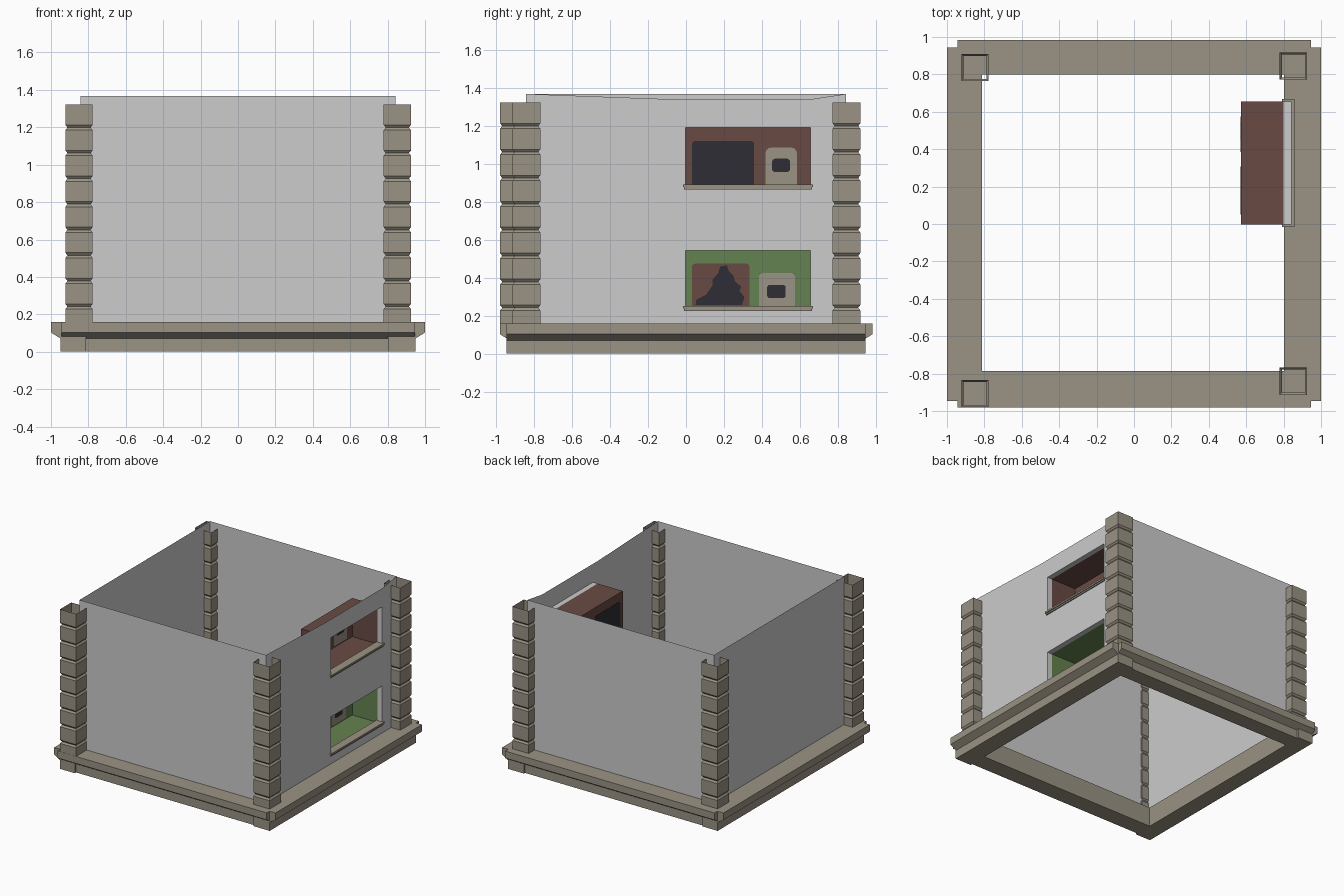
import bpy, bmesh, math

if "Cube" in bpy.data.objects:
    bpy.data.objects.remove(bpy.data.objects["Cube"])


def material(name, srgb):
    m = bpy.data.materials.new(name)
    lin = [((c / 255 + 0.055) / 1.055) ** 2.4 for c in srgb]
    m.diffuse_color = (*lin, 1)
    m.use_nodes = True
    m.node_tree.nodes["Principled BSDF"].inputs["Base Color"].default_value = m.diffuse_color
    return m


STONE = material("tan stone", (154, 147, 132))
WALL = material("light grey plaster", (204, 204, 204))
BROWN = material("red brown", (105, 74, 68))
GREEN = material("green", (101, 130, 80))
DARK = material("near black", (45, 45, 53))


def make(name, mat, verts, faces, solid=True):
    me = bpy.data.meshes.new(name)
    me.from_pydata(verts, [], faces)
    me.materials.append(mat)
    if solid:
        bm = bmesh.new()
        bm.from_mesh(me)
        bmesh.ops.recalc_face_normals(bm, faces=bm.faces)
        bm.to_mesh(me)
        bm.free()
    ob = bpy.data.objects.new(name, me)
    bpy.context.collection.objects.link(ob)
    return ob


def prism(name, mat, a, b):
    """Solid between two matching outlines."""
    n = len(a)
    faces = [tuple(range(n)), tuple(range(n, 2 * n))]
    faces += [(i, (i + 1) % n, n + (i + 1) % n, n + i) for i in range(n)]
    return make(name, mat, a + b, faces)


def box(name, mat, x, y, z):
    ring = [(x[0], y[0]), (x[1], y[0]), (x[1], y[1]), (x[0], y[1])]
    return prism(name, mat, [(*p, z[0]) for p in ring], [(*p, z[1]) for p in ring])


# Plinth: four beams with a chamfered underside lip
def beam(name, axis, outer, inner):
    s = 1 if outer > 0 else -1
    low = outer - 0.052 * s
    prof = [(inner, 0), (low, 0), (low, 0.07), (outer, 0.103), (outer, 0.16), (inner, 0.16)]
    E = 0.945
    if axis == 'x':
        ends = [[(e, p, z) for p, z in prof] for e in (-E, E)]
    else:
        ends = [[(p, e, z) for p, z in prof] for e in (-E, E)]
    prism(name, STONE, *ends)


beam("plinth_front", 'x', -0.98, -0.785)
beam("plinth_back", 'x', 0.983, 0.80)
beam("plinth_left", 'y', -1.0, -0.812)
beam("plinth_right", 'y', 1.0, 0.803)


# Corner posts: hollow square stacks of bevelled blocks, open at the top
def post(name, cx, cy):
    h = 0.073
    joints = [0.105] + [0.242 + 0.1367 * i for i in range(8)] + [1.322]
    levels = []
    for i, (z0, z1) in enumerate(zip(joints, joints[1:])):
        if i:
            levels += [(z0, h - 0.011)]
        levels += [(z0 + 0.014, h), (z1 - 0.014, h)]
    levels = [(0.105, h)] + levels[1:-1] + [(1.322, h)]
    verts, faces = [], []
    for z, r in levels:
        verts += [(cx + sx * r, cy + sy * r, z) for sx, sy in ((-1, -1), (1, -1), (1, 1), (-1, 1))]
    for k in range(len(levels) - 1):
        for i in range(4):
            j = (i + 1) % 4
            faces.append((4 * k + i, 4 * k + j, 4 * k + 4 + j, 4 * k + 4 + i))
    make(name, STONE, verts, faces, solid=False)


post("post_front_left", -0.85, -0.906)
post("post_front_right", 0.852, -0.84)
post("post_back_left", -0.85, 0.837)
post("post_back_right", 0.852, 0.845)

# Plain walls: single thin sheets
W, TOP, LOW = 0.842, 1.368, 0.14
for nm, (x0, y0), (x1, y1) in (("wall_front", (-W, -W), (W, -W)),
                               ("wall_back", (W, W), (-W, W)),
                               ("wall_left", (-W, W), (-W, -W))):
    make(nm, WALL, [(x0, y0, LOW), (x1, y1, LOW), (x1, y1, TOP), (x0, y0, TOP)],
         [(0, 1, 2, 3)], solid=False)

# Right wall with two window holes and a slightly sagging top edge
Y0, Y1 = -0.003, 0.656
ys = [-W, -0.08, Y0, Y1, W]
tops = [TOP, 1.34, 1.34, 1.34, TOP]
windows = [(0.235, 0.543), (0.875, 1.19)]
zs = [LOW, *windows[0], *windows[1]]
verts = [(W, y, z) for y, t in zip(ys, tops) for z in zs + [t]]
n = len(zs) + 1
faces = [(i * n + k, (i + 1) * n + k, (i + 1) * n + k + 1, i * n + k + 1)
         for i in range(4) for k in range(n - 1) if not (i == 2 and k in (1, 3))]
make("wall_right", WALL, verts, faces, solid=False)

# Window niches: grey reveal, coloured open box, stone sill
XB, XR = 0.573, 0.80


def niche(label, mat, z0, z1):
    def ring(x):
        return [(x, Y0, z0), (x, Y1, z0), (x, Y1, z1), (x, Y0, z1)]
    sides = [(i, (i + 1) % 4, 4 + (i + 1) % 4, 4 + i) for i in range(4)]
    make(label + "_reveal", WALL, ring(XR) + ring(W), sides, solid=False)
    make(label + "_box", mat, ring(XB) + ring(XR), sides + [(0, 1, 2, 3)], solid=False)
    box(label + "_sill", STONE, (0.79, 0.857), (Y0 - 0.012, Y1 + 0.012), (z0 + 0.002, z0 + 0.016))
    box(label + "_sill_lip", STONE, (0.79, 0.850), (Y0 - 0.008, Y1 + 0.008), (z0 - 0.01, z0 + 0.002))


niche("lower_window", GREEN, *windows[0])
niche("upper_window", BROWN, *windows[1])


# Painted shapes: thin plates through the niche back, visible from both sides
def plate(name, mat, pts, half):
    prism(name, mat, [(XB - half, y, z) for y, z in pts], [(XB + half, y, z) for y, z in pts])


def rounded(y0, y1, z0, z1, rb, rt):
    pts = []
    for cy, cz, r, a in ((y1 - rb, z0 + rb, rb, -90), (y1 - rt, z1 - rt, rt, 0),
                         (y0 + rt, z1 - rt, rt, 90), (y0 + rb, z0 + rb, rb, 180)):
        steps = 3 if r else 0
        for k in range(steps + 1):
            t = math.radians(a + 90 * k / max(steps, 1))
            pts.append((cy + r * math.cos(t), cz + r * math.sin(t)))
    return pts


plate("upper_screen", DARK, rounded(0.032, 0.358, 0.886, 1.12, 0, 0.016), 0.002)
plate("upper_panel", STONE, rounded(0.418, 0.585, 0.886, 1.087, 0, 0.035), 0.002)
plate("upper_panel_spot", DARK, rounded(0.453, 0.548, 0.957, 1.027, 0.016, 0.016), 0.004)

plate("lower_screen", BROWN, rounded(0.032, 0.335, 0.246, 0.474, 0, 0.016), 0.002)
mound = [(0.05, 0.256), (0.055, 0.285), (0.105, 0.31), (0.14, 0.36), (0.14, 0.39),
         (0.17, 0.425), (0.18, 0.46), (0.215, 0.465), (0.225, 0.435), (0.25, 0.41),
         (0.258, 0.38), (0.29, 0.355), (0.282, 0.33), (0.308, 0.298), (0.295, 0.256)]
plate("lower_screen_mound", DARK, mound, 0.004)
plate("lower_panel_edge", BROWN, rounded(0.386, 0.572, 0.246, 0.424, 0, 0), 0.002)
plate("lower_panel", STONE, rounded(0.384, 0.574, 0.246, 0.426, 0, 0.022), 0.003)
plate("lower_panel_spot", DARK, rounded(0.427, 0.525, 0.293, 0.362, 0.014, 0.014), 0.0045)
